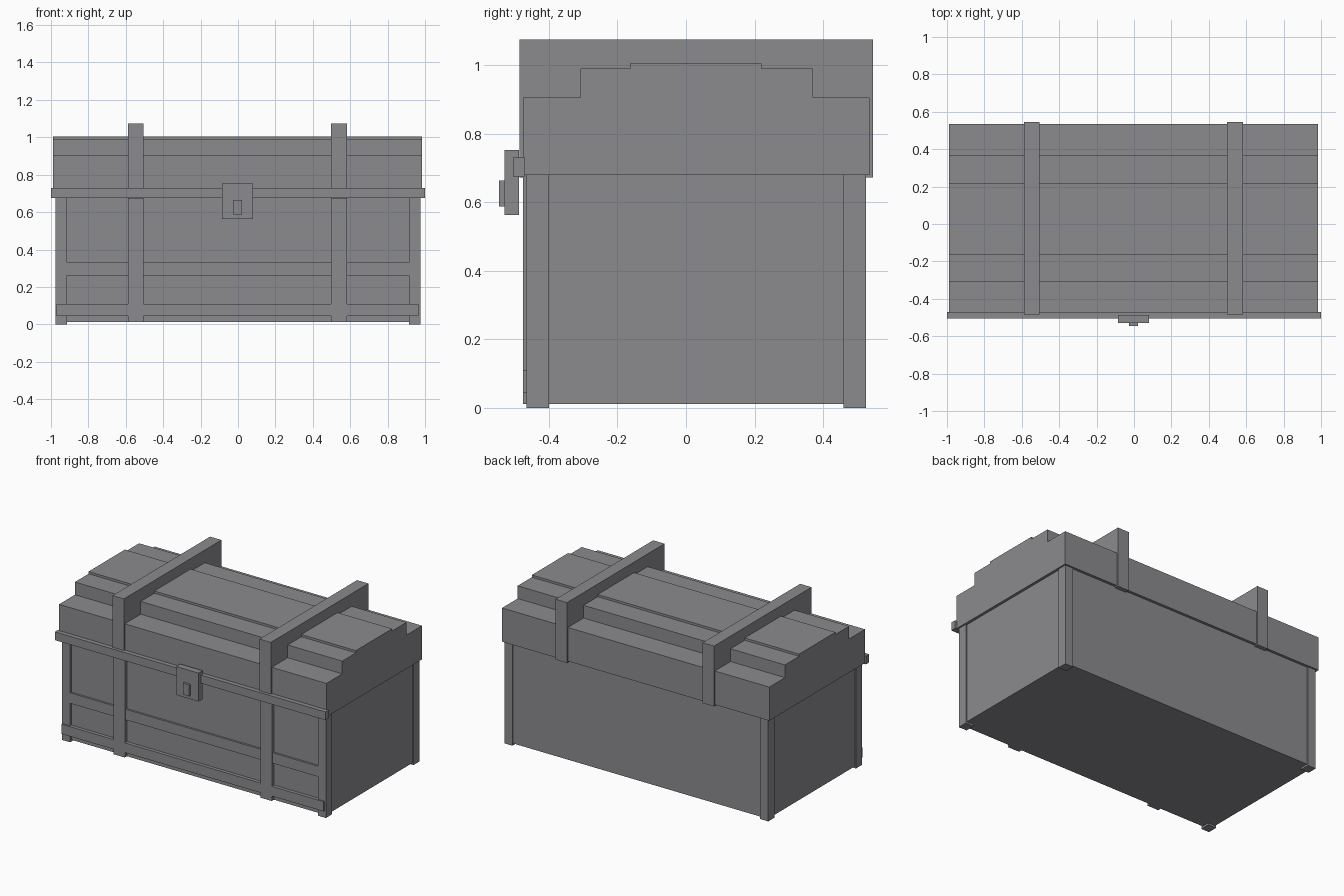
import bpy
import bmesh

if "Cube" in bpy.data.objects:
    bpy.data.objects.remove(bpy.data.objects["Cube"], do_unlink=True)

grey = bpy.data.materials.new("plain grey")
grey.use_nodes = True
colour = (0.26, 0.26, 0.275, 1)
grey.diffuse_color = colour
grey.node_tree.nodes["Principled BSDF"].inputs["Base Color"].default_value = colour


def finish(name, bm):
    bmesh.ops.recalc_face_normals(bm, faces=bm.faces)
    mesh = bpy.data.meshes.new(name)
    bm.to_mesh(mesh)
    bm.free()
    mesh.materials.append(grey)
    obj = bpy.data.objects.new(name, mesh)
    bpy.context.scene.collection.objects.link(obj)
    return obj


def box(name, x, y, z):
    """Box from its (low, high) range on each axis."""
    bm = bmesh.new()
    bmesh.ops.create_cube(bm, size=1)
    for v in bm.verts:
        v.co = [r[0] if c < 0 else r[1] for c, r in zip(v.co, (x, y, z))]
    return finish(name, bm)


def prism(name, profile, x):
    """Side profile of (y, z) points extruded along x."""
    bm = bmesh.new()
    face = bm.faces.new([bm.verts.new((x[0], y, z)) for y, z in profile])
    new = bmesh.ops.extrude_face_region(bm, geom=[face])["geom"]
    verts = [g for g in new if isinstance(g, bmesh.types.BMVert)]
    bmesh.ops.translate(bm, verts=verts, vec=(x[1] - x[0], 0, 0))
    return finish(name, bm)


# Chest body with corner posts
box("body", (-0.967, 0.967), (-0.452, 0.517), (0.012, 0.69))
for side, x in (("right", (-0.975, -0.915)), ("left", (0.915, 0.975))):
    box(side + "_front_post", x, (-0.465, -0.40), (0, 0.68))
    box(side + "_back_post", x, (0.46, 0.525), (0, 0.68))

# Front rails
box("middle_rail", (-0.93, 0.93), (-0.465, -0.44), (0.26, 0.33))
box("bottom_rail", (-0.97, 0.965), (-0.475, -0.44), (0.045, 0.11))
box("lid_rail", (-1, 1), (-0.505, -0.47), (0.675, 0.73))

# Stepped lid
prism("lid", [(-0.475, 0.68), (0.535, 0.68), (0.535, 0.905), (0.37, 0.905),
              (0.37, 0.99), (0.22, 0.99), (0.22, 1.005), (-0.163, 1.005),
              (-0.163, 0.99), (-0.307, 0.99), (-0.307, 0.905), (-0.475, 0.905)],
      (-0.99, 0.985))

# Straps below and raised bands over the lid
for side, x in (("right", (-0.588, -0.504)), ("left", (0.498, 0.582))):
    box(side + "_strap", x, (-0.475, -0.44), (0.012, 0.68))
    box(side + "_band", x, (-0.485, 0.545), (0.672, 1.075))

# Latch
box("latch_plate", (-0.085, 0.08), (-0.53, -0.487), (0.563, 0.753))
box("latch_knob", (-0.026, 0.021), (-0.545, -0.525), (0.588, 0.664))
